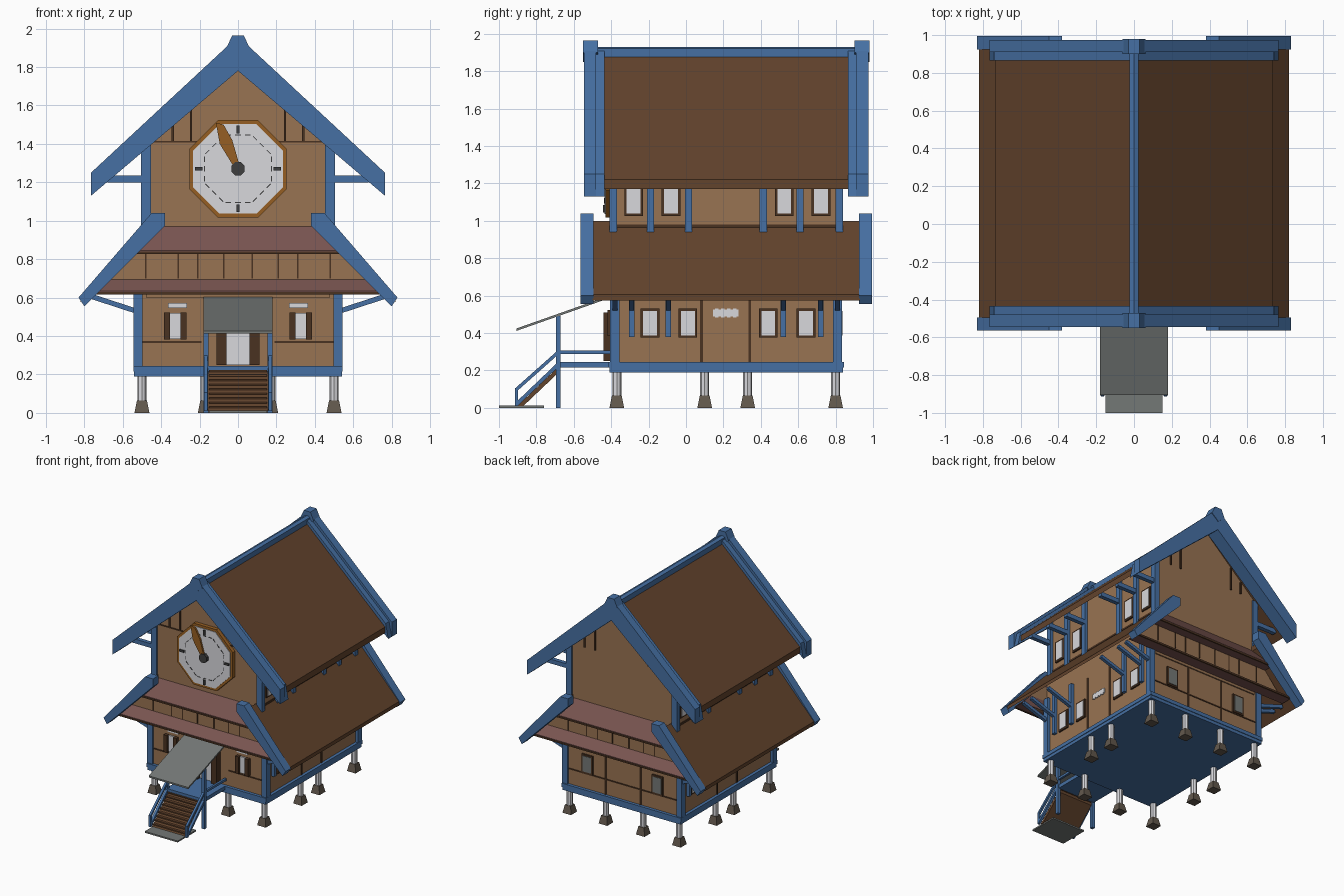
import bpy, bmesh, math
from mathutils import Vector

cube = bpy.data.objects.get("Cube")
if cube:
    bpy.data.objects.remove(cube, do_unlink=True)


def material(name, r, g, b):
    lin = [((c / 255 + 0.055) / 1.055) ** 2.4 for c in (r, g, b)] + [1]
    m = bpy.data.materials.new(name)
    m.use_nodes = True
    m.diffuse_color = lin
    m.node_tree.nodes["Principled BSDF"].inputs["Base Color"].default_value = lin
    return m


BLUE = material("blue timber", 70, 112, 163)
TAN = material("tan wall", 152, 115, 82)
ROOF = material("brown roof", 98, 67, 44)
PINK = material("reddish tile", 120, 84, 80)
WHITE = material("white", 216, 216, 220)
AMBER = material("amber wood", 150, 95, 35)
DARK = material("dark brown", 74, 50, 33)
GREY = material("grey slab", 116, 120, 118)
STONE = material("footing stone", 98, 88, 77)
IRON = material("dark iron", 62, 62, 62)


# Solid from a point cloud hull
def hull(name, mat, pts):
    bm = bmesh.new()
    vs = [bm.verts.new(p) for p in pts]
    bmesh.ops.convex_hull(bm, input=vs)
    bmesh.ops.dissolve_limit(bm, angle_limit=0.01, verts=bm.verts, edges=bm.edges)
    bmesh.ops.recalc_face_normals(bm, faces=bm.faces)
    me = bpy.data.meshes.new(name)
    bm.to_mesh(me)
    bm.free()
    me.materials.append(mat)
    ob = bpy.data.objects.new(name, me)
    bpy.context.collection.objects.link(ob)
    return ob


def box(name, mat, x, y, z):
    return hull(name, mat, [(a, b, c) for a in x for b in y for c in z])


# Convex outline in xz, swept along y
def prism_y(name, mat, pts, y):
    return hull(name, mat, [(a, b, c) for a, c in pts for b in y])


# Convex outline in yz, swept along x
def prism_x(name, mat, pts, x):
    return hull(name, mat, [(a, b, c) for b, c in pts for a in x])


# Square bar between two points
def bar(name, mat, p, q, w):
    p, q = Vector(p), Vector(q)
    d = (q - p).normalized()
    u = d.cross(Vector((0, 1, 0) if abs(d.y) < 0.9 else (1, 0, 0))).normalized() * w / 2
    v = d.cross(u).normalized() * w / 2
    return hull(name, mat, [e + i * u + j * v for e in (p, q) for i in (-1, 1) for j in (-1, 1)])


def mx(pts, s):
    return [(a * s, c) for a, c in pts]


def span(c, r):
    return (c - r, c + r)


FRONT, BACK, MID = -0.40, 0.83, 0.43


# Reflect depth between front and back gables
def flip(y, back):
    return MID - y if back else y


# Footings and stilts around the edge
for x in (-0.5, -0.17, 0.17, 0.5):
    for y in (-0.37, 0.10, 0.33, 0.80):
        if abs(x) < 0.4 and -0.3 < y < 0.7:
            continue
        hull("footing", STONE, [(x + i * r, y + j * r, z) for i in (-1, 1) for j in (-1, 1)
                                for r, z in ((0.039, 0), (0.026, 0.065))])
        hull("stilt", WHITE, [(x + 0.024 * math.cos(k * math.pi / 4), y + 0.024 * math.sin(k * math.pi / 4), z)
                              for k in range(8) for z in (0.06, 0.2)])

# Floor and storeys
box("floor_frame", BLUE, (-0.54, 0.54), (-0.41, 0.84), (0.19, 0.215))
box("floor_beam", BLUE, (-0.545, 0.545), (-0.415, 0.845), (0.215, 0.245))
box("lower_walls", TAN, (-0.52, 0.52), (FRONT + 0.01, BACK - 0.01), (0.24, 0.85))
prism_y("upper_walls", TAN, [(-0.48, 0.6), (0.48, 0.6), (0.48, 1.4), (0, 1.84), (-0.48, 1.4)], (FRONT, BACK))


# Half width below the lower roof at a given height
def under(z):
    return 0.415 + (1 - z) * 0.881


# Gable ends: skirts, barge boards, wall trims
for back in (0, 1):
    def ys(a, b):
        return (flip(a, back), flip(b, back))

    for name, top, low in (("upper_skirt", 0.97, 0.83), ("lower_skirt", 0.71, 0.62)):
        prof = [(FRONT, top), (-0.5, low + 0.015), (-0.5, low), (FRONT, low)]
        hull(name, PINK, [(s * under(z), flip(y, back), z) for y, z in prof for s in (-1, 1)])
        box(name + "_lip", DARK, span(0, under(low + 0.01)), ys(-0.503, -0.49), (low - 0.003, low + 0.01))
    prism_y("skirt_wall", TAN, [(s * under(z), z) for s in (-1, 1) for z in (0.62, 0.84)], ys(-0.42, FRONT))
    for s in (-1, 1):
        for x in (0.075, 0.21, 0.31, 0.48):
            box("skirt_batten", DARK, span(s * x, 0.004), ys(-0.425, -0.42), (0.70, 0.83))
        for x in (0.245, 0.34):
            box("gable_batten", DARK, span(s * x, 0.006), ys(-0.41, FRONT), (1.415, 1.6 if x < 0.3 else 1.51))
        prism_y("upper_barge", BLUE, mx([(0, 1.78), (0, 1.96), (0.765, 1.25), (0.765, 1.13)], s), ys(-0.545, -0.48))
        prism_y("upper_barge_back", BLUE, mx([(0, 1.78), (0, 1.93), (0.74, 1.25), (0.765, 1.13)], s), ys(-0.48, -0.435))
        prism_y("lower_barge", BLUE, mx([(0.38, 1.04), (0.45, 1.04), (0.83, 0.6), (0.80, 0.555), (0.38, 0.975)], s),
                ys(-0.565, -0.495))
        box("lower_corner_post", BLUE, span(s * 0.52, 0.024), ys(-0.405, -0.355), (0.24, 0.72))
        box("upper_corner_post", BLUE, span(s * 0.478, 0.024), ys(-0.41, -0.37), (0.94, 1.4))
        box("wall_rail", DARK, (s * 0.19, s * 0.5), ys(-0.395, -0.389), (0.365, 0.375))
    prism_y("ridge_knob", BLUE, [(-0.06, 1.9), (-0.03, 1.965), (0.03, 1.965), (0.06, 1.9), (0, 1.85)], ys(-0.55, -0.47))
box("gable_rail", DARK, (-0.45, 0.45), (-0.406, FRONT), (1.407, 1.416))

# Roof slopes
for s in (-1, 1):
    prism_y("upper_roof", ROOF, mx([(0, 1.9), (0.735, 1.22), (0.735, 1.17), (0, 1.83)], s), (-0.44, 0.87))
    prism_y("lower_roof", ROOF, mx([(0.45, 1.0), (0.82, 0.605), (0.82, 0.575), (0.45, 0.96)], s), (-0.5, 0.93))
prism_y("ridge_beam", BLUE, [(-0.025, 1.85), (-0.025, 1.92), (0, 1.93), (0.025, 1.92), (0.025, 1.85)], (-0.48, 0.91))


# Framed window on a side wall
def side_window(s, x, y, z):
    box("window_frame", DARK, (s * x, s * (x + 0.012)), span(y, 0.05), z)
    box("window_pane", WHITE, (s * x, s * (x + 0.016)), span(y, 0.037), (z[0] + 0.013, z[1] - 0.013))


# Side walls, windows, posts and brackets
for s in (-1, 1):
    for y in (-0.28, -0.08, 0.525, 0.722):
        side_window(s, 0.48, y, (1.025, 1.2))
    for y in (-0.192, 0.01, 0.44, 0.642):
        side_window(s, 0.52, y, (0.375, 0.53))
    for y in (-0.39, -0.19, 0.013, 0.413, 0.61, 0.82):
        box("side_post", BLUE, (s * 0.47, s * 0.505), span(y, 0.019), (0.93, 1.4))
        box("eave_bracket", BLUE, (s * 0.48, s * 0.68), span(y, 0.017), (1.2, 1.235))
    for y in (-0.29, -0.095, 0.52, 0.72):
        box("lower_post", BLUE, (s * 0.515, s * 0.545), span(y, 0.015), (0.38, 0.72))
    for y in (-0.38, -0.29, -0.095, 0.52, 0.72, 0.81):
        bar("eave_strut", BLUE, (s * 0.53, y, 0.53), (s * 0.76, y, 0.605), 0.026)
    for y in (0.083, 0.34):
        box("side_batten", DARK, (s * 0.52, s * 0.526), span(y, 0.007), (0.245, 0.7))
    box("side_rail", DARK, (s * 0.48, s * 0.486), (-0.37, 0.8), (0.965, 0.98))
    box("side_plaque", WHITE, (s * 0.52, s * 0.528), span(0.213, 0.068), (0.488, 0.525))
    for k in range(4):
        box("plaque_scallop", WHITE, (s * 0.52, s * 0.527), span(0.165 + k * 0.032, 0.01), (0.482, 0.531))

    # Front windows with open shutters, and plaque
    box("front_pane", WHITE, span(s * 0.327, 0.028), (-0.4, -0.39), (0.385, 0.52))
    for d in (-1, 1):
        box("shutter", DARK, span(s * 0.327 + d * 0.043, 0.016), (-0.42, -0.39), (0.383, 0.523))
    box("front_plaque", WHITE, span(s * 0.315, 0.049), (-0.398, -0.39), (0.547, 0.572))

    # Back windows and battens
    box("back_frame", DARK, span(s * 0.32, 0.05), (0.82, 0.832), (0.375, 0.53))
    box("back_pane", GREY, span(s * 0.32, 0.038), (0.82, 0.836), (0.388, 0.517))
    box("back_batten", DARK, span(s * 0.16, 0.007), (0.82, 0.826), (0.245, 0.65))
    # Door leaves
    box("door_leaf", DARK, span(s * 0.087, 0.026), (-0.44, -0.39), (0.25, 0.51))
box("back_rail", DARK, (-0.2, 0.2), (0.82, 0.825), (0.365, 0.375))
box("door_pane", WHITE, (-0.061, 0.061), (-0.41, -0.39), (0.25, 0.51))


# Clock on the front gable
def octagon(apothem):
    r = apothem / math.cos(math.pi / 8)
    return [(r * math.cos((k + 0.5) * math.pi / 4), 1.27 + r * math.sin((k + 0.5) * math.pi / 4)) for k in range(8)]


prism_y("clock_frame", AMBER, octagon(0.253), (-0.43, FRONT))
prism_y("clock_face", WHITE, octagon(0.233), (-0.435, FRONT))
ring = octagon(0.175)
for k in range(8):
    a, b = (Vector((p[0], -0.435, p[1])) for p in (ring[k], ring[(k + 1) % 8]))
    for t in (0.05, 0.4, 0.75):
        bar("clock_dash", IRON, a.lerp(b, t), a.lerp(b, t + 0.2), 0.005)
for dx, dz in ((1, 0), (-1, 0), (0, 1), (0, -1)):
    p = Vector((dx, 0, dz))
    bar("clock_tick", IRON, p * 0.185 + Vector((0, -0.435, 1.27)), p * 0.225 + Vector((0, -0.435, 1.27)), 0.018)
prism_y("clock_hand", AMBER, [(0.012, 1.275), (-0.012, 1.265), (-0.095, 1.4), (-0.115, 1.51), (-0.075, 1.5), (-0.03, 1.42)],
        (-0.455, -0.44))
prism_y("clock_hub", IRON, [(x, 1.27 + (z - 1.27)) for x, z in octagon(0.035)], (-0.46, -0.43))

# Porch, stairs, rails and canopy
prism_x("canopy", GREY, [(-0.905, 0.412), (-0.4, 0.59), (-0.4, 0.603), (-0.905, 0.425)], (-0.18, 0.18))
box("ground_slab", GREY, (-0.15, 0.15), (-1.0, -0.76), (0, 0.012))
box("porch_deck", BLUE, (-0.17, 0.17), (-0.695, FRONT), (0.215, 0.245))
prism_x("stair_board", ROOF, [(-0.9, 0.01), (-0.68, 0.22), (-0.68, 0.19), (-0.87, 0.01)], (-0.155, 0.155))
for k in range(9):
    y, z = -0.895 + k * 0.024, 0.025 + k * 0.0235
    box("stair_tread", ROOF, (-0.152, 0.152), (y, y + 0.03), (z, z + 0.009))
for s in (-1, 1):
    x = s * 0.167
    box("porch_post", BLUE, span(x, 0.013), (-0.695, -0.67), (0, 0.49))
    box("stair_post", BLUE, span(x, 0.009), (-0.913, -0.897), (0.01, 0.105))
    bar("stair_rail", BLUE, (x, -0.905, 0.1), (x, -0.68, 0.3), 0.018)
    bar("stair_stringer", BLUE, (x, -0.905, 0.02), (x, -0.68, 0.235), 0.02)
    bar("porch_rail", BLUE, (x, -0.69, 0.297), (x, FRONT, 0.297), 0.018)
